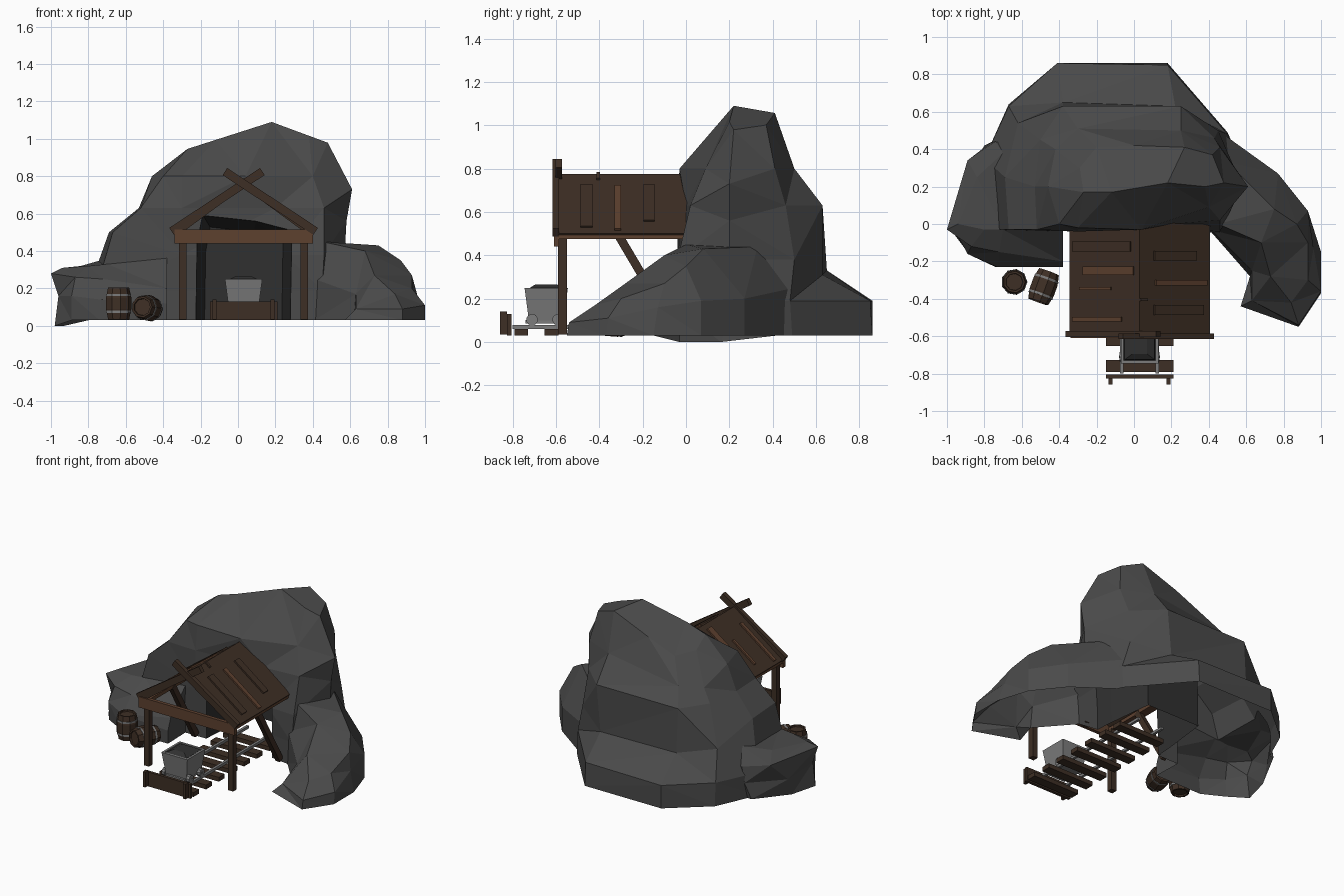
import bpy, bmesh, math
from mathutils import Vector, Matrix

if "Cube" in bpy.data.objects:
    bpy.data.objects.remove(bpy.data.objects["Cube"])


def mat(name, r, g, b):
    m = bpy.data.materials.new(name)
    m.diffuse_color = (r, g, b, 1)
    m.use_nodes = True
    m.node_tree.nodes["Principled BSDF"].inputs["Base Color"].default_value = m.diffuse_color
    return m


ROCK = mat("rock_grey", .068, .068, .068)
DARK = mat("cave_dark", .03, .03, .03)
WOOD = mat("dark_wood", .048, .028, .018)
PALE = mat("pale_wood", .11, .052, .028)
IRON = mat("iron", .2, .2, .2)


def finish(name, bm, material, tri=False):
    bmesh.ops.recalc_face_normals(bm, faces=bm.faces[:])
    if tri:
        bmesh.ops.triangulate(bm, faces=bm.faces[:])
    me = bpy.data.meshes.new(name)
    bm.to_mesh(me)
    bm.free()
    me.materials.append(material)
    ob = bpy.data.objects.new(name, me)
    bpy.context.collection.objects.link(ob)
    return ob


def loft(name, rings, material, tri=True, matrix=None):
    bm = bmesh.new()
    vs = [[bm.verts.new(p) for p in ring] for ring in rings]
    for a, b in zip(vs, vs[1:]):
        for i in range(len(a)):
            j = (i + 1) % len(a)
            bm.faces.new((a[i], a[j], b[j], b[i]))
    bm.faces.new(vs[0])
    bm.faces.new(vs[-1])
    if matrix:
        bm.transform(matrix)
    return finish(name, bm, material, tri)


def box(name, x, y, z, material):
    """Box from (min, max) ranges."""
    bm = bmesh.new()
    bmesh.ops.create_cube(bm, size=1)
    for v in bm.verts:
        v.co = [r[0] if c < 0 else r[1] for r, c in zip((x, y, z), v.co)]
    return finish(name, bm, material)


def beam(name, a, b, w, d, material):
    """Square timber from a to b."""
    a, b = Vector(a), Vector(b)
    bm = bmesh.new()
    bmesh.ops.create_cube(bm, size=1)
    q = (b - a).to_track_quat('Y', 'Z').to_matrix().to_4x4()
    bm.transform(Matrix.Translation((a + b) / 2) @ q @ Matrix.Diagonal((w, (b - a).length, d, 1)))
    return finish(name, bm, material)


def lathe(name, profile, n, matrix, material):
    rings = [[(r * math.cos(2 * math.pi * i / n), r * math.sin(2 * math.pi * i / n), z)
              for i in range(n)] for r, z in profile]
    return loft(name, rings, material, False, matrix)


def boolean(target, other, operation):
    other.hide_render = True
    mod = target.modifiers.new("bool", 'BOOLEAN')
    mod.operation, mod.object, mod.solver = operation, other, 'EXACT'
    mod.material_mode = 'TRANSFER'
    with bpy.context.temp_override(object=target, active_object=target):
        bpy.ops.object.modifier_apply(modifier="bool")
    bpy.data.objects.remove(other)


# Main rock: stacked outlines, with some corners raised or lowered
main = {
    .03: [(-.75, -.03), (-.3, -.03), (.25, -.02), (.45, -.05), (.63, .2), (.5, .49), (.18, .86), (-.41, .86), (-.67, .64), (-.8, .35)],
    .19: [(-.76, -.03), (-.3, -.03), (.25, -.02), (.45, -.05), (.63, .2), (.5, .48), (.18, .85), (-.41, .86), (-.67, .63), (-.8, .35)],
    .38: [(-.67, -.03), (-.3, -.04), (.25, -.03), (.46, -.04), (.57, .2), (.45, .5), (.22, .63), (-.38, .65), (-.62, .54), (-.69, .25)],
    .63: [(-.52, -.03), (-.3, -.04), (.2, .0), (.46, .02), (.58, .2), (.43, .46), (.25, .63), (-.38, .63), (-.5, .45), (-.53, .2)],
    .80: [(-.4, .0), (-.3, -.02), (.04, -.03), (.4, .09), (.61, .2), (.46, .41), (.25, .5), (-.3, .51), (-.42, .4), (-.46, .2)],
    1.0: [(-.27, .17), (-.12, .17), (.18, .22), (.38, .2), (.48, .22), (.42, .37), (.27, .41), (.0, .42), (-.2, .41), (-.29, .3)],
}
SHIFT = {(.38, 0): .12, (.38, 9): .12, (.38, 6): -.07, (.38, 7): -.05, (.63, 4): -.07, (.80, 4): -.07,
         (.80, 7): -.08, (.80, 8): -.1, (1.0, 7): -.08, (1.0, 8): -.1, (1.0, 9): -.05}


def height(z, i, x):
    top = 1.09 - .32 * max(0, .18 - x) - .37 * max(0, x - .18)
    return (top if z == 1.0 else z) + SHIFT.get((z, i), 0)


rock = loft("rock", [[(x, y, height(z, i, x)) for i, (x, y) in enumerate(ring)]
                     for z, ring in main.items()], ROCK)

# Left boulder
boulder = loft("left_boulder", [
    [(-.38, -.23, .03), (-.74, -.23, .03), (-.89, -.15, .03), (-.98, -.03, 0), (-.93, .16, 0), (-.8, .42, .03), (-.4, .4, .03)],
    [(-.38, -.23, .12), (-.73, -.23, .14), (-.89, -.16, .16), (-.96, -.03, .16), (-.93, .2, .12), (-.76, .44, .14), (-.4, .4, .2)],
    [(-.38, -.2, .2), (-.72, -.15, .25), (-.87, -.12, .26), (-1, -.03, .28), (-.89, .34, .26), (-.74, .44, .25), (-.4, .4, .3)],
    [(-.38, -.02, .38), (-.7, -.03, .33), (-.8, -.03, .32), (-.94, 0, .31), (-.84, .25, .32), (-.7, .38, .36), (-.4, .4, .4)],
], ROCK)

# Right wing curling to the front
wing = loft("right_wing", [
    [(.41, -.04, .03), (.62, -.28, .03), (.57, -.44, .03), (.88, -.55, .03), (1, -.37, .03), (1, -.15, .03), (.93, .07, .03), (.77, .27, .03), (.45, .5, .03)],
    [(.41, -.03, .25), (.63, -.25, .17), (.63, -.41, .09), (.88, -.54, .09), (1, -.36, .11), (.96, -.13, .16), (.93, .07, .19), (.77, .27, .2), (.45, .5, .25)],
    [(.45, .0, .45), (.68, -.1, .4), (.73, -.28, .27), (.84, -.42, .17), (.93, -.3, .2), (.93, -.1, .27), (.87, .0, .35), (.75, .08, .43), (.5, .33, .44)],
], ROCK)

# Tunnel carved into the merged rock
mouth = [(-.24, -.1), (-.23, .45), (-.2, .6), (.1, .57), (.3, .52), (.29, -.1)]
cut = loft("tunnel_cutter", [[(.03 + (x - .03) * s, y, z * t) for x, z in mouth]
                             for y, s, t in ((-.2, 1, 1), (.1, .92, .97), (.42, .78, .88))], DARK)
boolean(rock, boulder, 'UNION')
boolean(rock, wing, 'UNION')
boolean(rock, cut, 'DIFFERENCE')

# The rock is a shell: open the underside
bm = bmesh.new()
bm.from_mesh(rock.data)
low = [f for f in bm.faces if f.normal.z < -.8 and f.calc_center_median().z < .06]
bmesh.ops.delete(bm, geom=low, context='FACES')
bm.to_mesh(rock.data)
bm.free()

# Roof panels with patch boards
CX, RIDGE, EAVE, HALF = .03, .775, .5, .375
PATCHES = {-1: [(-.12, .12, .95, .055, WOOD), (-.25, .08, .8, .045, PALE), (-.345, .4, .85, .018, PALE), (-.51, .25, .95, .025, PALE)],
           1: [(-.17, .2, .8, .05, WOOD), (-.315, .22, .95, .03, PALE), (-.405, -.1, .1, .015, WOOD), (-.46, .2, .9, .055, WOOD)]}
for s, side in ((-1, "left"), (1, "right")):
    def on(t, y, lift=0):
        return (CX + s * (HALF * t + lift * .6), y, RIDGE + (EAVE - RIDGE) * t + lift * .8)
    loft(side + "_roof_panel", [[on(0, y), on(1, y), on(1, y, -.028), (CX, y, RIDGE - .035)]
                                for y in (-.6, .05)], WOOD, False)
    for k, (y, t0, t1, w, m) in enumerate(PATCHES[s]):
        beam(f"{side}_roof_patch_{k}", on(max(t0, 0), y, .003), on(t1, y, .003), w, .016, m)
    # Rafter crossing at the gable, post, eave beam and leaning brace
    dy = -.594 - .006 * s
    beam(side + "_rafter", (CX + s * .385, dy, .505), (CX - s * .1, dy, .825), .03, .045, WOOD)
    px = CX + s * .325
    box(side + "_post", (px - .02, px + .02), (-.59, -.55), (.035, .48), WOOD)
    ex = CX + s * .34
    box(side + "_eave_beam", (ex - .03, ex + .03), (-.59, 0), (.475, .5), PALE)
    beam(side + "_brace", (px, -.31, .49), (px, -.05, .05), .035, .04, WOOD)
box("gable_beam", (-.34, .40), (-.61, -.585), (.44, .515), PALE)

# Track
for k in range(7):
    y = -.76 + .14 * k
    box(f"sleeper_{k}", (-.15, .21), (y - .032, y + .032), (.03, .06), WOOD)
for s in (-1, 1):
    x = CX + s * .095
    box("left_rail" if s < 0 else "right_rail", (x - .009, x + .009), (-.8, .2), (.06, .078), IRON)

# Buffer stop at the front of the track, its board leaning back
beam("buffer_board", (-.15, -.815, .08), (.21, -.815, .08), .02, .1, WOOD)
for x in (-.125, .185):
    box("buffer_stake", (x - .01, x + .01), (-.858, -.825), (.035, .14), WOOD)


# Mine cart: open tapered tub, load, chassis and wheels
def rect(hx, hy, z):
    return [(CX + a * hx, -.645 + b * hy, z) for a, b in ((-1, -1), (1, -1), (1, 1), (-1, 1))]


loft("cart_tub", [rect(.08, .08, .1), rect(.1, .1, .25), rect(.085, .085, .25), rect(.082, .082, .225)], IRON, False)
loft("cart_load", [rect(.082, .082, .22), rect(.08, .08, .247), rect(.04, .05, .266)], DARK)
box("cart_chassis", (CX - .075, CX + .075), (-.74, -.56), (.085, .102), IRON)
for y in (-.71, -.59):
    for s in (-1, 1):
        m = Matrix.Translation((CX + s * .095, y, .103)) @ Matrix.Rotation(math.pi / 2, 4, 'Y')
        lathe("cart_wheel", [(.027, -.012), (.027, .012)], 10, m, IRON)
    beam("cart_axle", (CX - .11, y, .103), (CX + .11, y, .103), .012, .012, IRON)

# Barrels, one standing and one on its side
for name, m in (("standing_barrel", Matrix.Translation((-.64, -.31, .12))),
                ("lying_barrel", Matrix.Translation((-.485, -.335, .095)) @ Matrix.Rotation(math.radians(-20), 4, 'Z')
                 @ Matrix.Rotation(math.radians(86), 4, 'X'))):
    lathe(name, [(.045, -.075), (.047, -.085), (.058, -.085), (.07, -.03), (.07, .03),
                 (.058, .085), (.047, .085), (.045, .075)], 9, m, WOOD)
    for z in (-.045, .045):
        lathe(name + "_hoop", [(.069, z - .006), (.069, z + .006)], 9, m, IRON)
